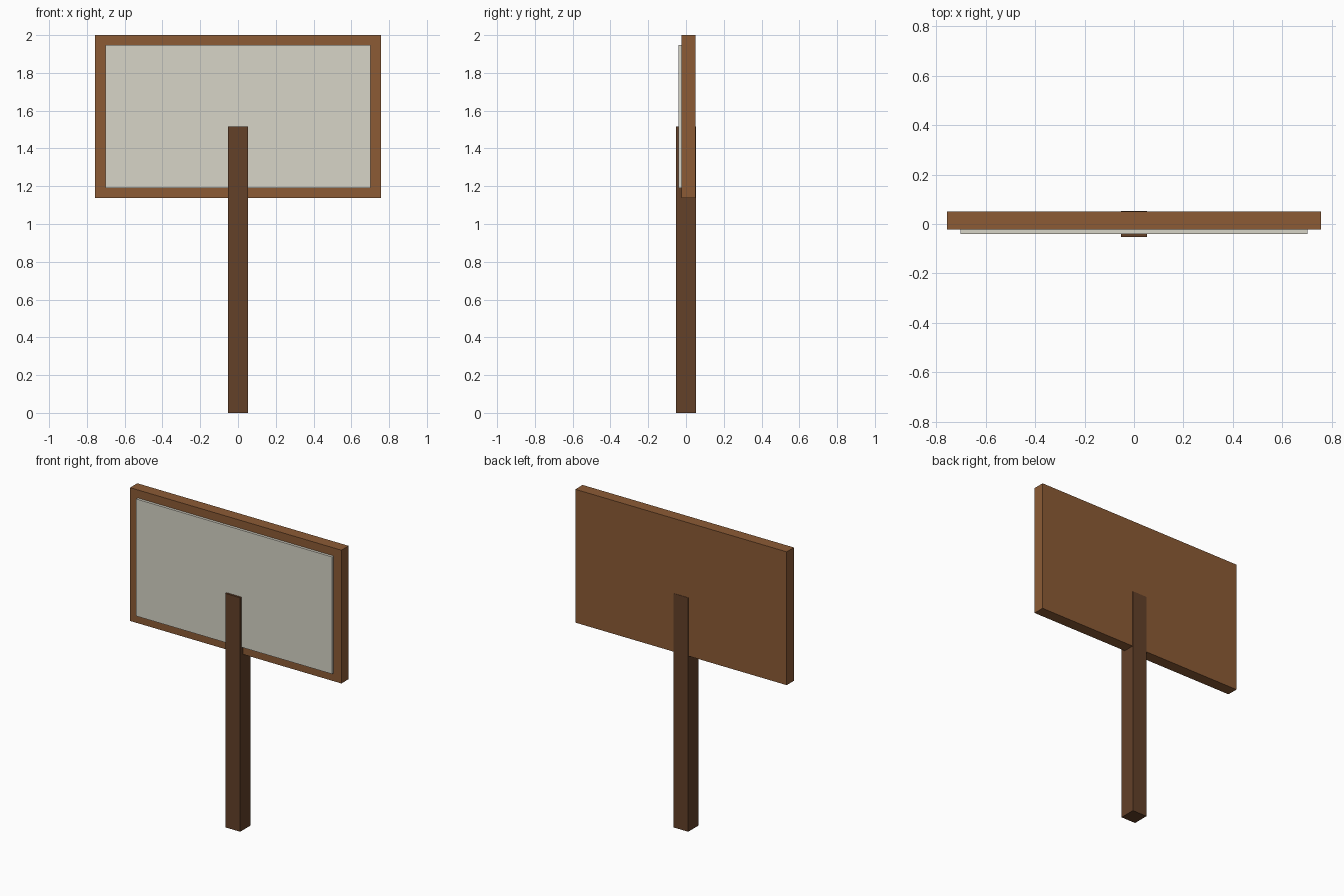
import bpy

if "Cube" in bpy.data.objects:
    bpy.data.objects.remove(bpy.data.objects["Cube"])


def material(name, color):
    mat = bpy.data.materials.new(name)
    mat.diffuse_color = (*color, 1.0)
    mat.use_nodes = True
    mat.node_tree.nodes["Principled BSDF"].inputs["Base Color"].default_value = mat.diffuse_color
    return mat


def box(name, lo, hi, mat):
    """Axis-aligned box between two corners."""
    center = [(a + b) / 2 for a, b in zip(lo, hi)]
    size = [b - a for a, b in zip(lo, hi)]
    bpy.ops.mesh.primitive_cube_add(size=1, location=center)
    obj = bpy.context.object
    obj.name = name
    obj.scale = size
    bpy.ops.object.transform_apply(location=False, rotation=False, scale=True)
    obj.data.materials.append(mat)
    return obj


dark_wood = material("dark_wood", (0.125, 0.052, 0.022))
wood = material("wood", (0.262, 0.105, 0.036))
paper = material("paper", (0.68, 0.66, 0.57))

# Square post, slightly proud of the board front and back
box("post", (-0.053, -0.053, 0), (0.053, 0.053, 1.515), dark_wood)

# Solid backing board
box("board", (-0.757, -0.023, 1.137), (0.757, 0.051, 2.0), wood)

# Pale face panel set on the front, leaving a wooden border
box("face_panel", (-0.702, -0.04, 1.19), (0.702, -0.015, 1.948), paper)
